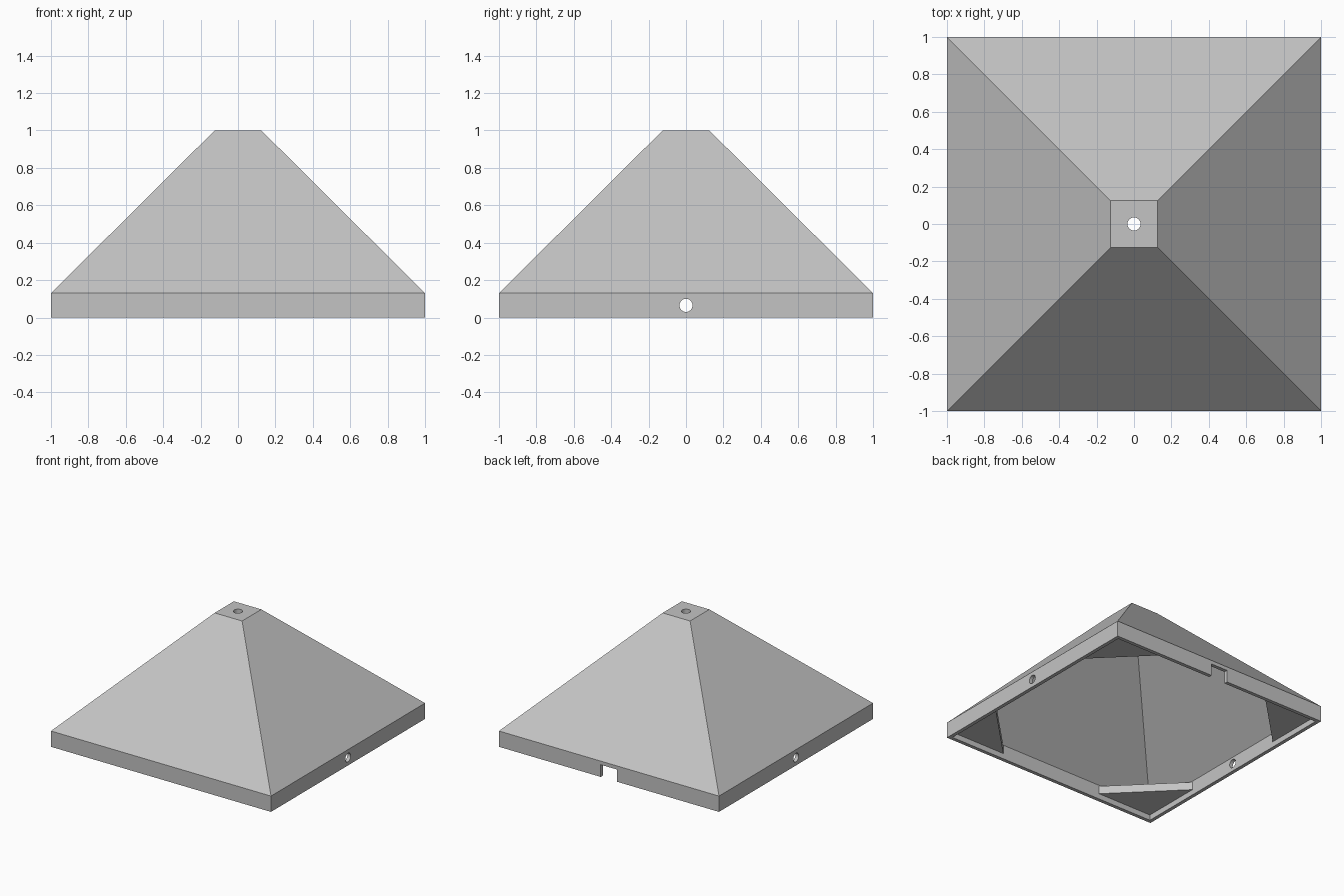
import bpy
import bmesh
import math

cube = bpy.data.objects.get("Cube")
if cube:
    bpy.data.objects.remove(cube, do_unlink=True)

WALL = 0.03            # shell thickness
RIM = 0.13             # height of the vertical skirt
TOP = 0.125            # half width of the flat top
HOLE = 0.035           # hole radius

grey = bpy.data.materials.new("plain_grey")
grey.use_nodes = True
colour = (0.55, 0.55, 0.55, 1)
grey.diffuse_color = colour
grey.node_tree.nodes["Principled BSDF"].inputs["Base Color"].default_value = colour


def add_object(name, bm):
    bmesh.ops.recalc_face_normals(bm, faces=bm.faces)
    mesh = bpy.data.meshes.new(name)
    bm.to_mesh(mesh)
    bm.free()
    mesh.materials.append(grey)
    obj = bpy.data.objects.new(name, mesh)
    bpy.context.collection.objects.link(obj)
    return obj


def square_ring(bm, half, z):
    corners = [(1, 1), (-1, 1), (-1, -1), (1, -1)]
    return [bm.verts.new((x * half, y * half, z)) for x, y in corners]


def cut(target, cutter):
    cutter.hide_render = True
    mod = target.modifiers.new("cut", 'BOOLEAN')
    mod.operation = 'DIFFERENCE'
    mod.solver = 'EXACT'
    mod.object = cutter
    bpy.context.view_layer.objects.active = target
    bpy.ops.object.modifier_apply(modifier=mod.name)
    bpy.data.objects.remove(cutter, do_unlink=True)


def cylinder_cutter(location, depth, rotation=(0, 0, 0)):
    bpy.ops.mesh.primitive_cylinder_add(vertices=32, radius=HOLE, depth=depth,
                                        location=location, rotation=rotation)
    return bpy.context.object


# Hollow pyramid shell: outside profile up, inside profile back down
slope_gap = WALL * math.sqrt(2)
inner = 1 - WALL
inner_rim = RIM + WALL - slope_gap
inner_top = 1 - WALL
inner_top_half = inner - (inner_top - inner_rim)
profile = [(1, 0), (1, RIM), (TOP, 1),
           (inner_top_half, inner_top), (inner, inner_rim), (inner, 0)]
bm = bmesh.new()
rings = [square_ring(bm, half, z) for half, z in profile]
for i, ring in enumerate(rings):
    if i == 2:
        continue       # the flat top separates outside from inside
    following = rings[(i + 1) % len(rings)]
    for j in range(4):
        k = (j + 1) % 4
        bm.faces.new((ring[j], ring[k], following[k], following[j]))
bm.faces.new(rings[2])
bm.faces.new(rings[3])
shell = add_object("pyramid_shell", bm)

# Hole in the top, holes through both sides, notch in the back skirt
cut(shell, cylinder_cutter((0, 0, 1), 0.3))
for side in (-1, 1):
    cut(shell, cylinder_cutter((side, 0, RIM / 2), 0.3, (0, math.pi / 2, 0)))
bpy.ops.mesh.primitive_cube_add(size=1, location=(0, 1, 0))
notch = bpy.context.object
notch.scale = (0.15, 0.2, 0.2)
bpy.context.view_layer.update()
cut(shell, notch)

# Triangular corner braces, let slightly into the walls
for side, x in (("left", 1), ("right", -1)):
    for end, y in (("front", -1), ("back", 1)):
        bm = bmesh.new()
        outline = [(0.98, 0.98), (0.98, 0.46), (0.46, 0.98)]
        face = bm.faces.new([bm.verts.new((a * x, b * y, 0.045)) for a, b in outline])
        extruded = bmesh.ops.extrude_face_region(bm, geom=[face])["geom"]
        lifted = [v for v in extruded if isinstance(v, bmesh.types.BMVert)]
        bmesh.ops.translate(bm, verts=lifted, vec=(0, 0, 0.065))
        add_object(f"{end}_{side}_corner_brace", bm)
